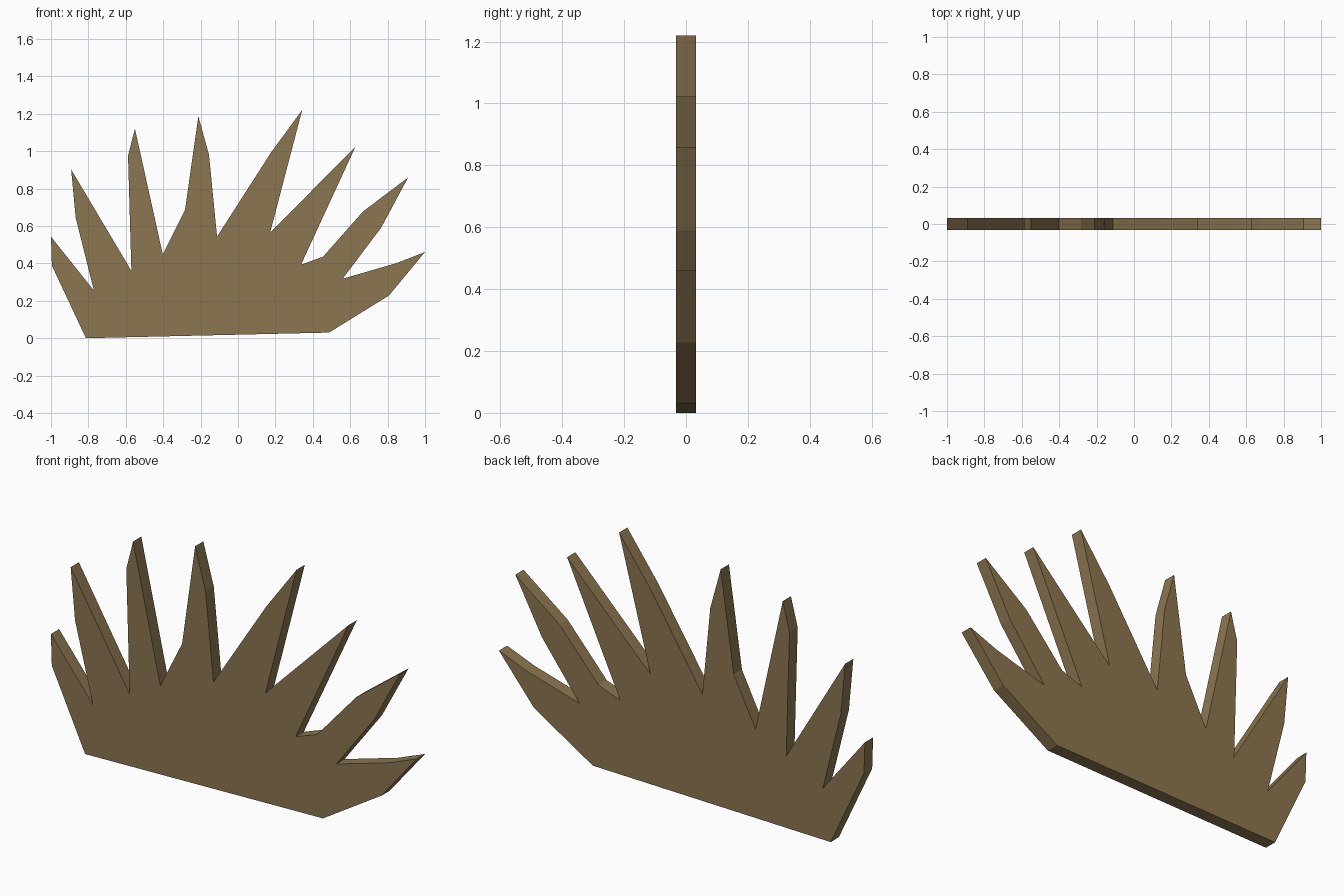
import bpy, bmesh

if "Cube" in bpy.data.objects:
    bpy.data.objects.remove(bpy.data.objects["Cube"])

# Outline of the spiky grass tuft in the XZ plane, counter-clockwise
OUTLINE = [
    (-0.813, 0.0), (0.487, 0.03),                                        # base
    (0.807, 0.228), (1.0, 0.461), (0.85, 0.402), (0.56, 0.318),          # right blade
    (0.765, 0.59), (0.91, 0.86), (0.668, 0.677), (0.455, 0.436), (0.337, 0.393),
    (0.627, 1.022), (0.172, 0.565),
    (0.343, 1.22), (0.176, 0.992), (-0.112, 0.543),                      # tallest blade
    (-0.155, 0.98), (-0.212, 1.187), (-0.283, 0.687), (-0.402, 0.447),
    (-0.551, 1.12), (-0.588, 0.976), (-0.57, 0.36),
    (-0.892, 0.902), (-0.868, 0.645), (-0.77, 0.254),
    (-1.0, 0.543), (-0.995, 0.388),                                      # left blade
]
HALF = 0.032

mat = bpy.data.materials.new("dry grass brown")
mat.diffuse_color = (0.26, 0.18, 0.08, 1)
mat.use_nodes = True
mat.node_tree.nodes["Principled BSDF"].inputs["Base Color"].default_value = mat.diffuse_color

# Flat profile extruded to a thin slab
bm = bmesh.new()
face = bm.faces.new([bm.verts.new((x, -HALF, z)) for x, z in OUTLINE])
ext = bmesh.ops.extrude_face_region(bm, geom=[face], use_keep_orig=True)
verts = [g for g in ext["geom"] if isinstance(g, bmesh.types.BMVert)]
bmesh.ops.translate(bm, verts=verts, vec=(0, 2 * HALF, 0))
bmesh.ops.recalc_face_normals(bm, faces=bm.faces)
bmesh.ops.triangulate(bm, faces=[f for f in bm.faces if len(f.verts) > 4])

mesh = bpy.data.meshes.new("grass_tuft")
bm.to_mesh(mesh)
bm.free()
mesh.materials.append(mat)
bpy.context.collection.objects.link(bpy.data.objects.new("grass_tuft", mesh))
